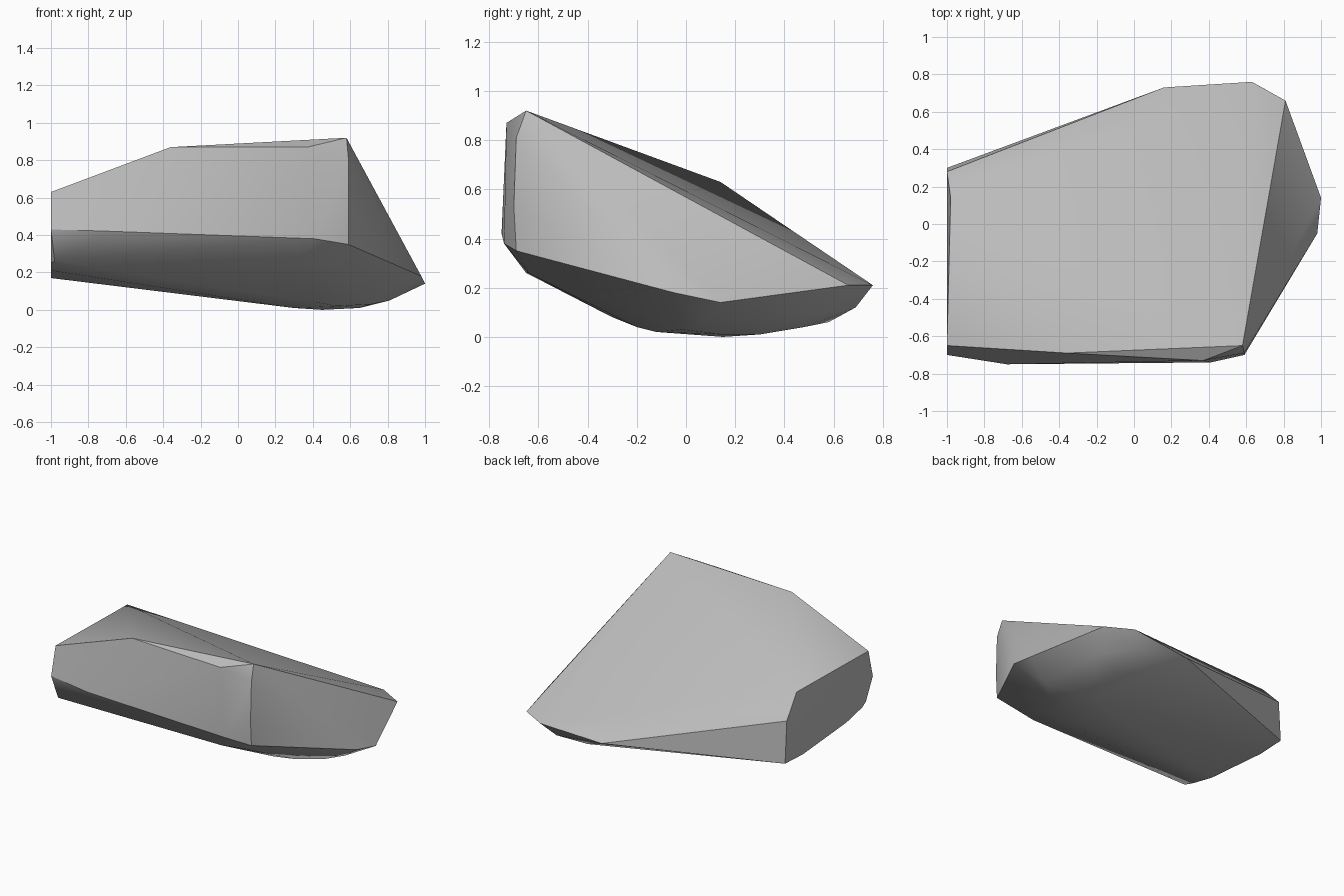
import bpy
import bmesh
from math import radians
from mathutils import Vector

default_cube = bpy.data.objects.get("Cube")
if default_cube is not None:
    bpy.data.objects.remove(default_cube, do_unlink=True)


def make_material(name, colour):
    material = bpy.data.materials.new(name)
    material.use_nodes = True
    material.diffuse_color = colour
    shader = material.node_tree.nodes["Principled BSDF"]
    shader.inputs["Base Color"].default_value = colour
    shader.inputs["Roughness"].default_value = 0.9
    return material


def build_hull(name, corner_groups, material, sharp_angle):
    """Wrap the corner points in a convex skin, as a chipped boulder."""
    mesh = bpy.data.meshes.new(name)
    builder = bmesh.new()
    for group in corner_groups:
        for corner in group:
            builder.verts.new(Vector(corner) / 100)
    result = bmesh.ops.convex_hull(builder, input=builder.verts[:])
    unused = [item for item in result["geom_interior"] + result["geom_unused"]
              if isinstance(item, bmesh.types.BMVert)]
    bmesh.ops.delete(builder, geom=list(set(unused)), context="VERTS")
    # Merge nearly coplanar triangles into broad cleft faces
    bmesh.ops.dissolve_limit(builder, angle_limit=radians(2),
                             verts=builder.verts[:], edges=builder.edges[:])
    bmesh.ops.recalc_face_normals(builder, faces=builder.faces[:])
    builder.to_mesh(mesh)
    builder.free()
    mesh.materials.append(material)

    rock = bpy.data.objects.new(name, mesh)
    bpy.context.collection.objects.link(rock)
    for other in bpy.context.selected_objects:
        other.select_set(False)
    rock.select_set(True)
    bpy.context.view_layer.objects.active = rock
    bpy.ops.object.shade_smooth_by_angle(angle=sharp_angle)
    return rock


# Corner positions are in hundredths of a unit

# Flat broken end on the low side
left_end = [
    (-100, -65, 63), (-100, -70, 43), (-98, -65, 26), (-100, -58, 25),
    (-100, -40, 21), (-100, 10, 17), (-100, 30, 18), (-100, 28, 48),
    (-98, 14, 63),
]

# Steep front face, from its crest down to its undercut
front_face = [
    (58, -65, 92), (37, -73, 87), (-36, -69, 87),
    (59, -69, 81), (59, -70, 53), (59, -69, 35),
    (41, -74, 38), (-68, -75, 42), (32, -64, 26), (47, -58, 25),
]

# Thin rim along the back and the pointed side
back_rim = [
    (16, 73, 18), (63, 76, 21), (81, 66, 21), (100, 14, 14), (98, -5, 18),
]

# Rounded belly that rests on the ground
belly = [
    (45, 15, 0), (30, 10, 1), (60, 30, 1), (65, 15, 1), (50, 0, 1),
    (53, -12, 2), (71, -2, 3), (81, 6, 5), (42, -20, 4), (25, -30, 8),
    (55, 48, 4), (38, 58, 6), (55, 69, 12), (74, 52, 9),
]

stone = make_material("stone grey", (0.5, 0.5, 0.5, 1.0))
build_hull("boulder", [left_end, front_face, back_rim, belly],
           stone, radians(30))
